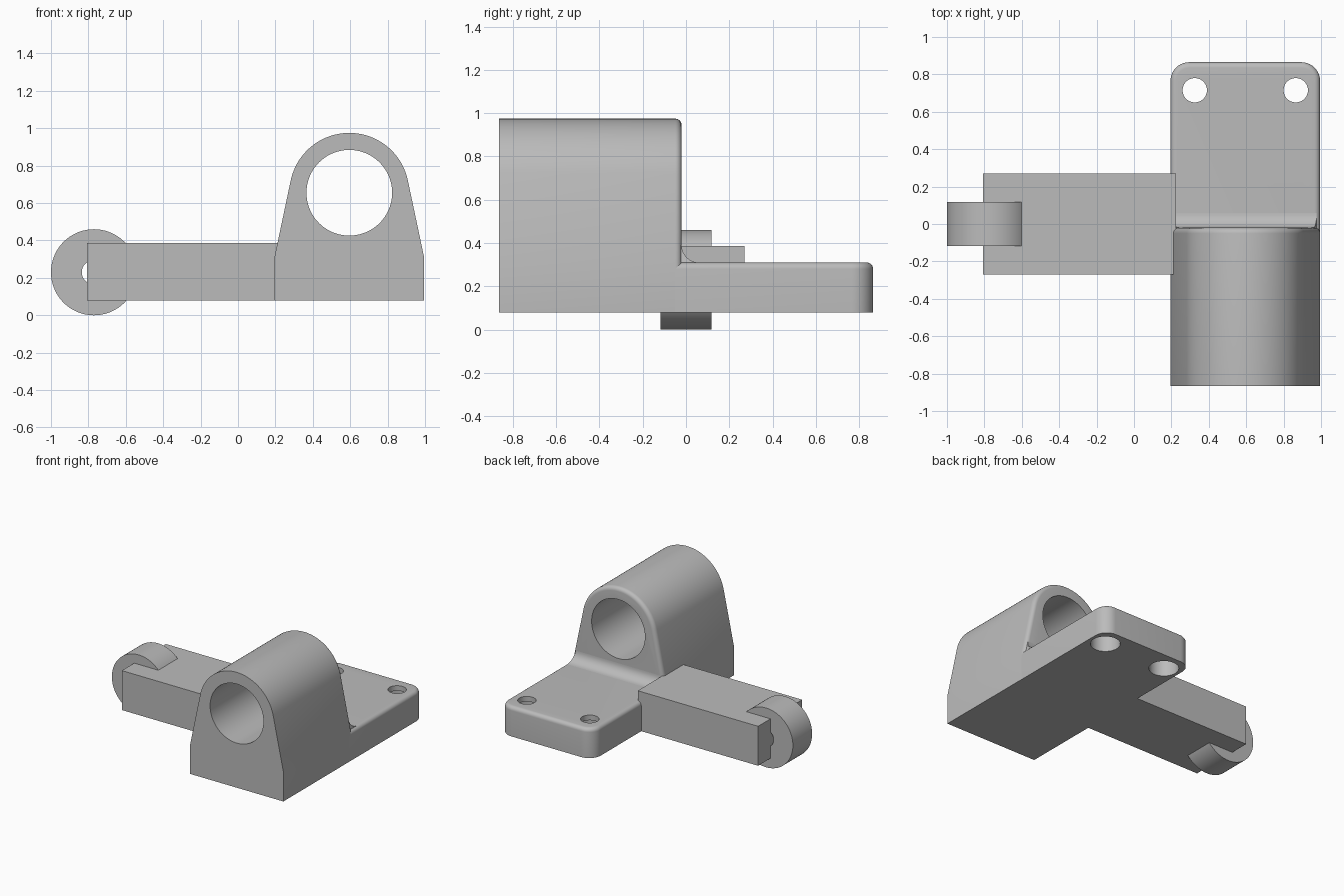
import bpy, bmesh, math

if "Cube" in bpy.data.objects:
    bpy.data.objects.remove(bpy.data.objects["Cube"], do_unlink=True)

GREY = (0.5, 0.5, 0.5, 1)
metal = bpy.data.materials.new("grey metal")
metal.diffuse_color = GREY
metal.use_nodes = True
metal.node_tree.nodes["Principled BSDF"].inputs["Base Color"].default_value = GREY

CX, FLOOR, DECK = 0.595, 0.08, 0.31      # body centre line, underside, plate top
HALF, FRONT, WALL, BACK = 0.4, -0.865, -0.02, 0.865
BORE_Z, OUTER_R, BORE_R = 0.655, 0.32, 0.229
EDGE = 0.03                              # rounded edge radius


def loft(name, sections):
    """Skin a list of equal-length closed rings and cap both ends."""
    bm = bmesh.new()
    rings = [[bm.verts.new(p) for p in s] for s in sections]
    n = len(rings[0])
    for a, b in zip(rings, rings[1:]):
        for i in range(n):
            bm.faces.new((a[i], a[(i + 1) % n], b[(i + 1) % n], b[i]))
    bm.faces.new(rings[0])
    bm.faces.new(rings[-1])
    bmesh.ops.recalc_face_normals(bm, faces=bm.faces)
    mesh = bpy.data.meshes.new(name)
    bm.to_mesh(mesh)
    bm.free()
    obj = bpy.data.objects.new(name, mesh)
    bpy.context.collection.objects.link(obj)
    mesh.materials.append(metal)
    return obj


def cylinder(name, centre, radius, length, axis="Z", sides=96):
    rot = (math.pi / 2, 0, 0) if axis == "Y" else (0, 0, 0)
    bpy.ops.mesh.primitive_cylinder_add(vertices=sides, radius=radius, depth=length,
                                        location=centre, rotation=rot)
    obj = bpy.context.object
    obj.name = name
    obj.data.materials.append(metal)
    return obj


def cut(obj, cutter):
    mod = obj.modifiers.new("cut", "BOOLEAN")
    mod.operation, mod.solver, mod.object = "DIFFERENCE", "EXACT", cutter
    cutter.hide_render = True
    bpy.context.view_layer.objects.active = obj
    bpy.ops.object.modifier_apply(modifier=mod.name)
    bpy.data.objects.remove(cutter, do_unlink=True)


def smooth(obj):
    bpy.ops.object.select_all(action="DESELECT")
    obj.select_set(True)
    bpy.context.view_layer.objects.active = obj
    bpy.ops.object.shade_smooth_by_angle(angle=math.radians(30))


def rounding(steps=6):
    """(distance along, inset) pairs of a quarter-round edge."""
    for i in range(steps + 1):
        t = math.pi / 2 * i / steps
        yield EDGE * math.sin(t), EDGE * (1 - math.cos(t))


# Bearing housing: arched profile with tangent sides, rounded at its rear rim
def arch(y, inset):
    w, r, drop = HALF - inset, OUTER_R - inset, BORE_Z - DECK
    start = math.acos(r / math.hypot(w, drop)) - math.atan2(drop, w)
    pts = [(CX + w, y, FLOOR), (CX + w, y, DECK)]
    for i in range(49):
        a = start + (math.pi - 2 * start) * i / 48
        pts.append((CX + r * math.cos(a), y, BORE_Z + r * math.sin(a)))
    return pts + [(CX - w, y, DECK), (CX - w, y, FLOOR)]


housing = loft("bearing_housing", [arch(FRONT, 0)]
               + [arch(WALL - EDGE + s, d) for s, d in rounding()])
cut(housing, cylinder("bore_cutter", (CX, -0.4, BORE_Z), BORE_R, 2, "Y"))
smooth(housing)


# Mounting plate: rounded rear corners and a rounded top edge
def outline(z, inset):
    corner, w = 0.1, HALF - inset
    r = corner - inset
    pts = [(CX - w, WALL - 0.04, z), (CX + w, WALL - 0.04, z)]
    for side, first in ((1, 0), (-1, math.pi / 2)):
        for i in range(11):
            a = first + math.pi / 2 * i / 10
            pts.append((CX + side * (HALF - corner) + r * math.cos(a),
                        BACK - corner + r * math.sin(a), z))
    return pts


plate = loft("mounting_plate", [outline(FLOOR, 0)]
             + [outline(DECK - EDGE + s, d) for s, d in rounding()])
for side in (-1, 1):
    x = CX + side * 0.27
    cut(plate, cylinder("hole_cutter", (x, 0.715, 0.2), 0.065, 1, sides=48))
    cut(plate, cylinder("counterbore_cutter", (x, 0.715, 0.07), 0.106, 0.4, sides=48))
smooth(plate)

# Concave fillet between plate and housing, narrowing with the housing sides
rings = []
for i in range(11):
    t, r = math.pi / 2 * i / 10, 0.08
    z, y = DECK + r * (1 - math.cos(t)), WALL + r * (1 - math.sin(t))
    w = HALF - 0.018 - 0.21 * (z - DECK)
    rings.append([(CX - w, WALL - 0.02, z), (CX + w, WALL - 0.02, z),
                  (CX + w, y, z), (CX - w, y, z)])
fillet = loft("corner_fillet", rings)
smooth(fillet)

# Side arm
arm = loft("side_arm", [[(-0.808, -0.27, z), (0.225, -0.27, z),
                         (0.225, 0.27, z), (-0.808, 0.27, z)] for z in (FLOOR, 0.386)])

# Roller at the arm's end
roller = cylinder("roller", (-0.77, 0, 0.23), 0.23, 0.236, "Y")
cut(roller, cylinder("axle_hole_cutter", (-0.77, 0, 0.23), 0.065, 1, "Y", 48))
smooth(roller)
